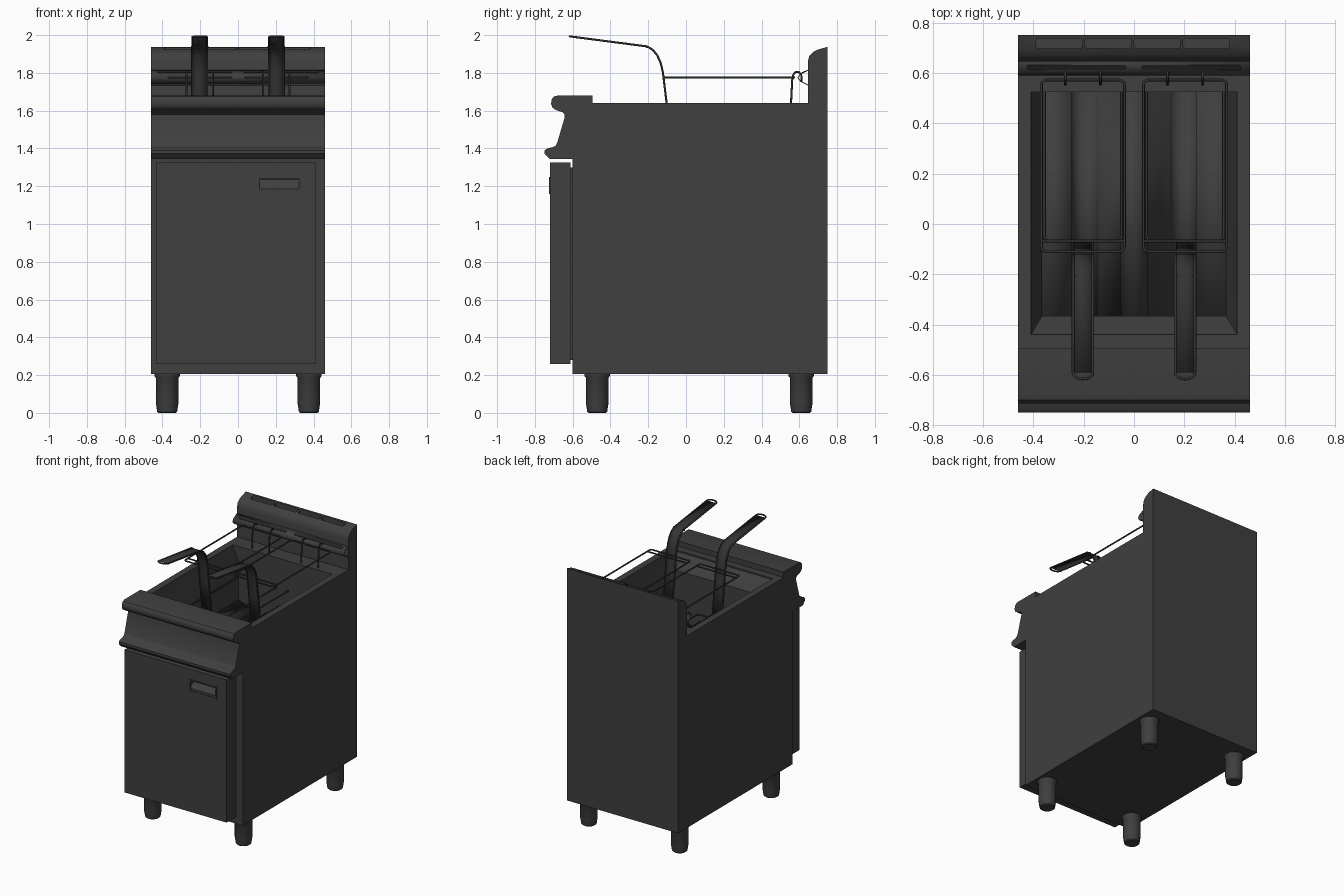
import bpy, bmesh, math
from mathutils import Vector

cube = bpy.data.objects.get("Cube")
if cube:
    bpy.data.objects.remove(cube, do_unlink=True)


def material(name, value):
    m = bpy.data.materials.new(name)
    m.use_nodes = True
    colour = (value, value, value, 1)
    m.diffuse_color = colour
    node = m.node_tree.nodes["Principled BSDF"]
    node.inputs["Base Color"].default_value = colour
    node.inputs["Roughness"].default_value = 0.6
    return m


STEEL = material("dark steel", 0.05)
WIRE = material("wire steel", 0.035)
SLOT = material("slot black", 0.02)


def finish(name, bm, mat=STEEL):
    bmesh.ops.recalc_face_normals(bm, faces=bm.faces)
    me = bpy.data.meshes.new(name)
    bm.to_mesh(me)
    bm.free()
    ob = bpy.data.objects.new(name, me)
    bpy.context.collection.objects.link(ob)
    me.materials.append(mat)
    smooth(ob)
    return ob


def smooth(ob):
    bpy.ops.object.select_all(action="DESELECT")
    ob.select_set(True)
    bpy.context.view_layer.objects.active = ob
    bpy.ops.object.shade_smooth_by_angle(angle=math.radians(35))


def loft(name, rings, mat=STEEL, caps=True):
    """Join rings of points with quads, capping both ends."""
    bm = bmesh.new()
    loops = [[bm.verts.new(p) for p in ring] for ring in rings]
    for a, b in zip(loops, loops[1:]):
        for i in range(len(a)):
            j = (i + 1) % len(a)
            bm.faces.new((a[i], a[j], b[j], b[i]))
    if caps:
        bm.faces.new(loops[0])
        bm.faces.new(loops[-1])
    return finish(name, bm, mat)


def rect(x0, x1, y0, y1, z):
    return [(x0, y0, z), (x1, y0, z), (x1, y1, z), (x0, y1, z)]


def box(name, x, y, z, mat=STEEL):
    return loft(name, [rect(*x, *y, h) for h in z], mat)


def extrude_x(name, profile, x0, x1, mat=STEEL):
    return loft(name, [[(x, y, z) for y, z in profile] for x in (x0, x1)], mat)


def sheet(name, rows, thickness, mat=STEEL):
    """Thin bent sheet through pairs of points."""
    bm = bmesh.new()
    vs = [[bm.verts.new(p) for p in row] for row in rows]
    for a, b in zip(vs, vs[1:]):
        bm.faces.new((a[0], a[1], b[1], b[0]))
    ob = finish(name, bm, mat)
    mod = ob.modifiers.new("thickness", "SOLIDIFY")
    mod.thickness = thickness
    mod.offset = 0
    return ob


def cut(ob, cutter):
    mod = ob.modifiers.new("cut", "BOOLEAN")
    mod.object = cutter
    mod.solver = "EXACT"
    bpy.context.view_layer.objects.active = ob
    bpy.ops.object.modifier_apply(modifier=mod.name)
    bpy.data.objects.remove(cutter, do_unlink=True)
    smooth(ob)


def wire(name, points, closed=False, radius=0.0055):
    cu = bpy.data.curves.new(name, "CURVE")
    cu.dimensions = "3D"
    cu.bevel_depth = radius
    cu.bevel_resolution = 2
    cu.use_fill_caps = True
    sp = cu.splines.new("POLY")
    sp.points.add(len(points) - 1)
    for p, co in zip(sp.points, points):
        p.co = (*co, 1)
    sp.use_cyclic_u = closed
    cu.materials.append(WIRE)
    ob = bpy.data.objects.new(name, cu)
    bpy.context.collection.objects.link(ob)


def rounded_rect(x0, x1, y0, y1, r, steps=4):
    pts = []
    corners = ((x1 - r, y1 - r), (x0 + r, y1 - r), (x0 + r, y0 + r), (x1 - r, y0 + r))
    for k, (cx, cy) in enumerate(corners):
        for i in range(steps + 1):
            a = math.pi / 2 * (k + i / steps)
            pts.append((cx + r * math.cos(a), cy + r * math.sin(a)))
    return pts


W = 0.46
# Cabinet with a tank sunk into its top
cabinet = box("cabinet", (-W, W), (-0.6, 0.75), (0.205, 1.64))
cut(cabinet, loft("tank_cutter", [
    rect(-0.41, 0.41, -0.44, 0.525, 1.7), rect(-0.41, 0.41, -0.44, 0.525, 1.63),
    rect(-0.365, 0.365, -0.365, 0.525, 1.53), rect(-0.365, 0.365, -0.365, 0.525, 1.1)]))

# Tank floor: two rounded troughs either side of a rounded ridge
half = [(0.055 * math.sin(a), 1.24 + 0.055 * math.cos(a))
        for a in [math.pi / 2 * i / 6 for i in range(7)]]
half += [(0.14, 1.2)]
half += [(0.195 - 0.055 * math.cos(a), 1.2 - 0.055 * math.sin(a))
         for a in [math.pi * i / 10 for i in range(1, 11)]]
half += [(0.365, 1.24)]
floor = [(-x, z) for x, z in reversed(half[1:])] + half
sheet("tank_floor", [[(x, -0.365, z), (x, 0.525, z)] for x, z in floor], 0.004)

# Front console with rolled top and drip lip
extrude_x("front_console", [
    (-0.495, 1.68), (-0.68, 1.68), (-0.70, 1.674), (-0.712, 1.658), (-0.714, 1.635),
    (-0.706, 1.615), (-0.69, 1.604), (-0.655, 1.592), (-0.642, 1.58), (-0.642, 1.565),
    (-0.682, 1.43), (-0.69, 1.415), (-0.705, 1.407), (-0.735, 1.4), (-0.748, 1.39),
    (-0.748, 1.372), (-0.722, 1.345), (-0.495, 1.345)], -W, W)

# Back riser with vent slots
riser = extrude_x("back_riser", [
    (0.75, 1.938), (0.70, 1.924), (0.672, 1.91), (0.653, 1.89), (0.645, 1.86),
    (0.645, 1.6), (0.75, 1.6)], -W, W)
for i in range(4):
    x = -0.39 + i * 0.195
    slot = rounded_rect(x, x + 0.185, 0.698, 0.738, 0.012)
    cut(riser, loft("slot_cutter", [[(a, b, z) for a, b in slot] for z in (1.89, 1.98)]))

# Basket hanging rail with two slots
rail = [(0.648, 1.815), (0.607, 1.795), (0.592, 1.775), (0.607, 1.755), (0.648, 1.735)]
sheet("hanging_rail", [[(-W, y, z), (W, y, z)] for y, z in rail], 0.005)
for s in (-1, 1):
    x0, x1 = sorted((s * 0.03, s * 0.425))
    pts = rounded_rect(x0, x1, 0.611, 0.632, 0.008)
    loft("rail_slot", [[(x, y, 1.795 + (y - 0.607) * 0.49 + h) for x, y in pts]
                       for h in (0.001, 0.005)], SLOT)

# Door with a recessed pull
door = box("door", (-0.435, 0.41), (-0.72, -0.612), (0.26, 1.325))
cut(door, box("pull_cutter", (0.113, 0.322), (-0.8, -0.68), (1.168, 1.242)))
box("door_hinge_spacer", (-0.42, 0.39), (-0.615, -0.595), (0.28, 1.3))
pull = box("pull_frame", (0.105, 0.33), (-0.726, -0.715), (1.16, 1.25))
cut(pull, box("frame_cutter", (0.113, 0.322), (-0.8, -0.7), (1.168, 1.242)))
extrude_x("pull_lip", [(-0.722, 1.168), (-0.722, 1.185), (-0.682, 1.235), (-0.68, 1.168)],
          0.113, 0.322)

# Feet
foot = [(0.046, 0), (0.053, 0.006), (0.057, 0.035), (0.06, 0.05), (0.06, 0.185),
        (0.067, 0.195), (0.067, 0.206)]
for side, x in (("right", -0.375), ("left", 0.375)):
    for end, y in (("front", -0.47), ("back", 0.61)):
        loft(f"{end}_{side}_foot", [
            [(x + r * math.cos(math.tau * i / 24), y + r * math.sin(math.tau * i / 24), z)
             for i in range(24)] for r, z in foot])

# Wire baskets with long bent handles and rear hooks
grip = [(-0.075, 1.42), (-0.105, 1.66), (-0.122, 1.8), (-0.133, 1.85), (-0.152, 1.893),
        (-0.176, 1.922), (-0.205, 1.94), (-0.59, 1.99)]
hook = [(0.545, 1.42), (0.562, 1.76), (0.568, 1.79), (0.58, 1.805), (0.597, 1.805),
        (0.61, 1.79), (0.612, 1.755)]
for side, c in (("right", -0.203), ("left", 0.203)):
    top = rounded_rect(c - 0.165, c + 0.165, -0.11, 0.572, 0.02)
    low = rounded_rect(c - 0.153, c + 0.153, -0.068, 0.545, 0.02)
    wire(f"{side}_basket_rim", [(x, y, 1.776) for x, y in top], True)
    wire(f"{side}_basket_base", [(x, y, 1.42) for x, y in low], True)
    wire(f"{side}_basket_bar", [(c - 0.165, -0.068, 1.776), (c + 0.165, -0.068, 1.776)])
    h = 0.039
    tip = [(c + h * math.cos(a), -0.59 - 0.026 * math.sin(a), 1.99 + 0.0035 * math.sin(a))
           for a in [math.pi * i / 8 for i in range(1, 8)]]
    wire(f"{side}_basket_handle",
         [(c + h, y, z) for y, z in grip] + tip + [(c - h, y, z) for y, z in reversed(grip)])
    sheet(f"{side}_handle_plate", [[(c - h, y, z), (c + h, y, z)] for y, z in grip], 0.004, WIRE)
    wire(f"{side}_handle_brace", [(c - 0.046, -0.208, 1.937), (c + 0.046, -0.208, 1.937)])
    wire(f"{side}_basket_hook",
         [(c - 0.07, y, z) for y, z in hook] + [(c + 0.07, y, z) for y, z in reversed(hook)])
